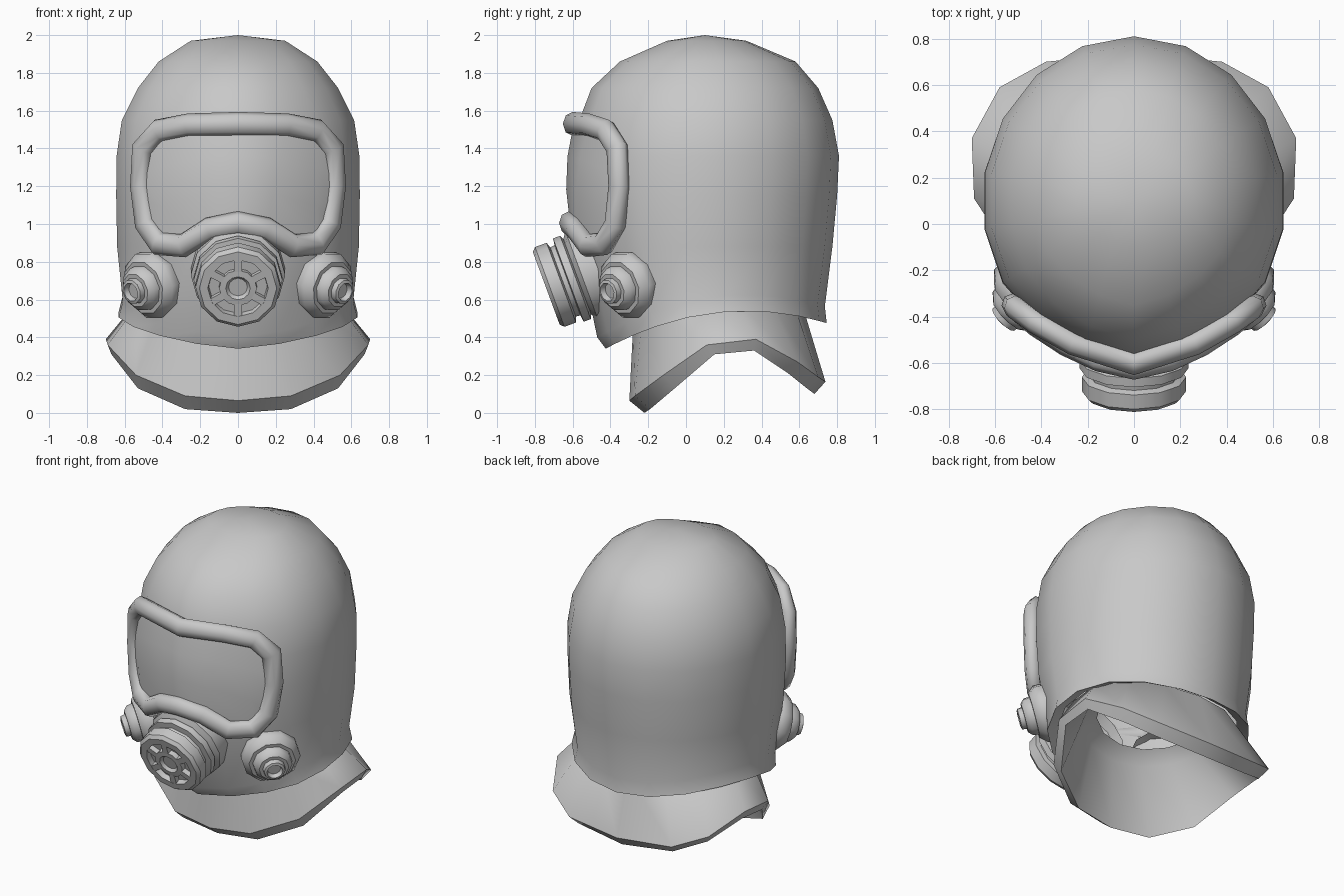
import bpy, bmesh, math
from mathutils import Vector, Matrix

if "Cube" in bpy.data.objects:
    bpy.data.objects.remove(bpy.data.objects["Cube"])

grey = bpy.data.materials.new("mid grey")
grey.diffuse_color = (0.58, 0.58, 0.58, 1)
grey.use_nodes = True
grey.node_tree.nodes["Principled BSDF"].inputs["Base Color"].default_value = grey.diffuse_color


def finish(name, bm, angle=40):
    bmesh.ops.recalc_face_normals(bm, faces=bm.faces)
    me = bpy.data.meshes.new(name)
    bm.to_mesh(me)
    bm.free()
    me.materials.append(grey)
    ob = bpy.data.objects.new(name, me)
    bpy.context.collection.objects.link(ob)
    bpy.ops.object.select_all(action='DESELECT')
    ob.select_set(True)
    bpy.context.view_layer.objects.active = ob
    bpy.ops.object.shade_smooth_by_angle(angle=math.radians(angle))
    return ob


def loft(name, rings, closed=False, angle=40, matrix=None):
    """Skin a list of point rings; a one-point ring makes a pole."""
    bm = bmesh.new()
    loops = [[bm.verts.new(p) for p in r] for r in rings]
    pairs = list(zip(loops, loops[1:]))
    if closed:
        pairs.append((loops[-1], loops[0]))
    for a, b in pairs:
        n = max(len(a), len(b))
        for i in range(n):
            j = (i + 1) % n
            if len(a) == 1:
                bm.faces.new((a[0], b[i], b[j]))
            elif len(b) == 1:
                bm.faces.new((a[i], a[j], b[0]))
            else:
                bm.faces.new((a[i], a[j], b[j], b[i]))
    if matrix:
        bm.transform(matrix)
    return finish(name, bm, angle)


def circle(r, t, n):
    if r == 0:
        return [Vector((0, 0, t))]
    return [Vector((r * math.cos(2 * math.pi * i / n), r * math.sin(2 * math.pi * i / n), t))
            for i in range(n)]


def lathe(name, profile, matrix, n=12, angle=35):
    return loft(name, [circle(r, t, n) for r, t in profile], angle=angle, matrix=matrix)


def aim(pos, axis):
    q = Vector(axis).to_track_quat('Z', 'Y')
    return Matrix.Translation(pos) @ q.to_matrix().to_4x4()


def hem_z(y):
    return 0.54 - 0.36 * (y - 0.32) ** 2


# hood: rings of (height, half width, front y, back y), slightly keeled at the front
def hood_ring(z, rx, yf, yb, hem=None, n=18):
    yc = 0.1
    ring = []
    for i in range(n):
        a = 2 * math.pi * i / n
        c = math.cos(a)
        if c < -0.6:
            c += 0.045 * math.sin(3 * a) ** 2
        y = yc + c * ((yc - yf) if c < 0 else (yb - yc))
        ring.append(Vector((rx * math.sin(a) / 0.985, y, z if hem is None else hem_z(y) + hem)))
    return ring


hood = [[Vector((0, 0.1, 2.0))]]
hood += [hood_ring(*r) for r in [
    (1.97, 0.25, -0.10, 0.32), (1.86, 0.42, -0.35, 0.58), (1.72, 0.53, -0.50, 0.70),
    (1.55, 0.615, -0.565, 0.775), (1.36, 0.643, -0.60, 0.81), (1.15, 0.645, -0.61, 0.80),
    (0.88, 0.64, -0.57, 0.775)]]
hood += [hood_ring(0, 0.61, -0.47, 0.735, 0.085), hood_ring(0, 0.632, -0.425, 0.745, 0.0),
         hood_ring(0, 0.56, -0.37, 0.67, 0.03)]
loft("hood", hood, angle=32)

# collar: flared bib with a thick rim and an inner neck hole
N = 14


def neck_ring(rx, ry, lift):
    pts = []
    for i in range(N):
        a = 2 * math.pi * i / N
        y = 0.17 - ry * math.cos(a)
        pts.append(Vector((rx * math.sin(a), y, hem_z(y) + lift)))
    return pts


def mirrored(half):
    return [Vector(p) for p in half] + [Vector((-x, y, z)) for x, y, z in half[-2:0:-1]]


rim_top = mirrored([(0, -0.30, 0.065), (0.28, -0.27, 0.09), (0.54, -0.12, 0.20), (0.69, 0.11, 0.36),
                    (0.70, 0.37, 0.39), (0.58, 0.59, 0.27), (0.38, 0.70, 0.19), (0, 0.738, 0.165)])
rim_low = mirrored([(0, -0.22, 0.0), (0.28, -0.19, 0.02), (0.53, -0.06, 0.13), (0.67, 0.15, 0.31),
                    (0.67, 0.36, 0.33), (0.54, 0.54, 0.21), (0.35, 0.64, 0.13), (0, 0.68, 0.10)])
loft("collar", [neck_ring(0.55, 0.45, 0.05), rim_top, rim_low,
                neck_ring(0.45, 0.37, 0.02), neck_ring(0.36, 0.30, 0.08)], closed=True, angle=48)

# visor frame: oval tube following the curved face
path = mirrored([(0, -0.60, 1.53), (0.26, -0.515, 1.525), (0.42, -0.425, 1.495), (0.505, -0.365, 1.40),
                 (0.515, -0.355, 1.20), (0.49, -0.375, 1.0), (0.42, -0.435, 0.895), (0.29, -0.52, 0.885),
                 (0.15, -0.585, 0.975), (0, -0.62, 1.005)])
tube = []
for i, p in enumerate(path):
    d1 = (p - path[i - 1]).normalized()
    d2 = (path[(i + 1) % len(path)] - p).normalized()
    t = (d1 + d2).normalized()
    out = Vector((p.x * 1.3, -0.7, 0))
    out = (out - t * out.dot(t)).normalized()
    side = t.cross(out)
    k = 1 / max(0.8, t.dot(d2))
    tube.append([p + out * 0.052 * math.cos(a) + side * 0.06 * k * math.sin(a)
                 for a in [2 * math.pi * j / 8 for j in range(8)]])
loft("visor_frame", tube, closed=True, angle=60)

# visor glass: bowed panel between the upper and lower frame
bm = bmesh.new()
top = [(0, -0.595, 1.53), (0.26, -0.515, 1.525), (0.42, -0.425, 1.495), (0.505, -0.36, 1.40)]
low = [(0, -0.615, 1.01), (0.15, -0.58, 0.98), (0.42, -0.435, 0.90), (0.485, -0.375, 0.99)]
cols = []
for s in (-1, 1):
    for a, b in (list(zip(top, low))[::-1] if s < 0 else list(zip(top, low))[1:]):
        a, b = Vector(a), Vector(b)
        col = []
        for f in (0, 0.33, 0.67, 1):
            p = a.lerp(b, f)
            p.y -= 0.03 * math.sin(math.pi * f)
            col.append(bm.verts.new((s * p.x, p.y, p.z)))
        cols.append(col)
for a, b in zip(cols, cols[1:]):
    for i in range(3):
        bm.faces.new((a[i], b[i], b[i + 1], a[i + 1]))
finish("visor_glass", bm, 60)

# front canister: stepped drum with a recessed face
front = aim((0, -0.74, 0.66), (0, -0.938, -0.346))
lathe("front_canister", [(0, -0.035), (0.155, -0.035), (0.16, 0), (0.205, 0), (0.225, -0.02), (0.225, -0.085),
                         (0.195, -0.095), (0.198, -0.12), (0.235, -0.125), (0.235, -0.165), (0.212, -0.175),
                         (0.25, -0.20), (0.25, -0.36)], front)
lathe("grille_hub", [(0, -0.018), (0.05, -0.018), (0.065, 0), (0.10, -0.002), (0.10, -0.035)], front)
bm = bmesh.new()
for i in range(6):
    m = Matrix.Rotation(math.pi * (i + 0.5) / 3, 4, 'Z') @ Matrix.Translation((0.128, 0, -0.018)) \
        @ Matrix.Diagonal((0.075, 0.04, 0.033, 1))
    bmesh.ops.create_cube(bm, size=1, matrix=front @ m)
finish("grille_spokes", bm)

# side filters: stepped knobs on both cheeks
for s, label in ((1, "right"), (-1, "left")):
    lathe("side_filter_" + label,
          [(0.165, -0.12), (0.182, -0.04), (0.182, 0.0), (0.145, 0.04), (0.122, 0.04), (0.118, 0.075),
           (0.092, 0.1), (0.07, 0.1), (0.066, 0.13), (0.05, 0.135), (0.042, 0.105), (0, 0.105)],
          aim((s * 0.475, -0.325, 0.672), (s * 0.68, -0.68, -0.24)), n=10, angle=45)
